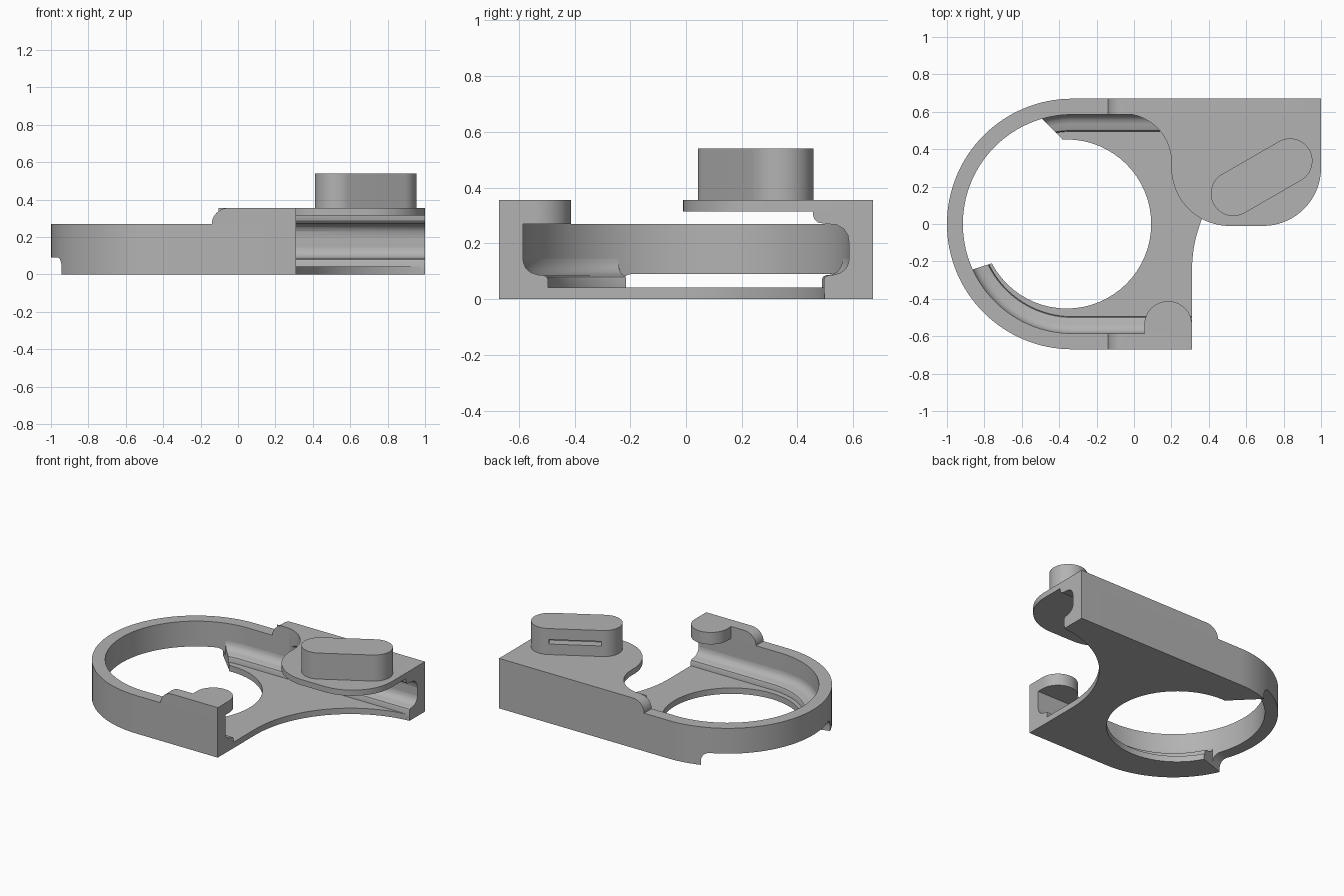
import bpy, bmesh, math
from mathutils import Matrix

if "Cube" in bpy.data.objects:
    bpy.data.objects.remove(bpy.data.objects["Cube"], do_unlink=True)

grey = bpy.data.materials.new("plain grey")
grey.use_nodes = True
grey.diffuse_color = (0.45, 0.45, 0.45, 1)
grey.node_tree.nodes["Principled BSDF"].inputs["Base Color"].default_value = grey.diffuse_color

RING_X = -0.33          # centre of the rounded end
OUT, INN = 0.67, 0.585  # outer and inner wall offsets


def arc(cx, cy, r, a, b, n=32, ry=None):
    ry = r if ry is None else ry
    angles = [math.radians(a + (b - a) * i / n) for i in range(n + 1)]
    return [(cx + r * math.cos(t), cy + ry * math.sin(t)) for t in angles]


def finish(name, bm):
    bmesh.ops.recalc_face_normals(bm, faces=bm.faces)
    mesh = bpy.data.meshes.new(name)
    bm.to_mesh(mesh)
    bm.free()
    obj = bpy.data.objects.new(name, mesh)
    bpy.context.collection.objects.link(obj)
    mesh.materials.append(grey)
    return obj


def prism(name, outline, low, high, place=lambda u, v, w: (u, v, w)):
    """Extrude a 2D outline between two levels along the third direction."""
    bm = bmesh.new()
    rings = [[bm.verts.new(place(u, v, w)) for u, v in outline] for w in (low, high)]
    for ring in rings:
        bm.faces.new(ring)
    n = len(outline)
    for i in range(n):
        j = (i + 1) % n
        bm.faces.new((rings[0][i], rings[0][j], rings[1][j], rings[1][i]))
    return finish(name, bm)


def boolean(obj, cutter, operation="DIFFERENCE"):
    mod = obj.modifiers.new("cut", "BOOLEAN")
    mod.object, mod.operation, mod.solver = cutter, operation, "EXACT"
    bpy.context.view_layer.objects.active = obj
    bpy.ops.object.modifier_apply(modifier=mod.name)


def along_y(u, v, w):
    return (u, w, v)


def along_x(u, v, w):
    return (w, u, v)


# U-shaped wall
wall = prism("curved_wall",
             [(0.31, -OUT)] + arc(RING_X, 0, OUT, 270, 90, 64) + [(1, OUT), (1, INN)]
             + arc(RING_X, 0, INN, 90, 270, 64) + [(0.31, -INN)], 0, 0.27)

# Floor with a concave right edge and a round opening
floor = prism("floor",
              [(0.31, -INN)] + arc(RING_X, 0, INN, 270, 90, 64) + [(1, INN)]
              + arc(1.06, -0.25, 0.75, 94.6, 180, 40), 0, 0.042)
hole = prism("hole_cutter", arc(-0.36, 0, 0.452, 0, 354.375, 63), -0.1, 0.1)
boolean(floor, hole)

# Stepped ledge swept along the foot of the wall
ledge_profile = [(0.495, 0.02), (0.495, 0.07), (0.5, 0.08), (0.51, 0.085), (0.535, 0.088),
                 (0.558, 0.096), (0.575, 0.112), (0.583, 0.13), (INN, 0.145),
                 (0.6, 0.145), (0.6, 0.02)]
stations = [(0.31, 270)] + [(RING_X, 270 - 180 * i / 64) for i in range(65)] + [(1, 90)]
bm = bmesh.new()
rings = []
for x, a in stations:
    c, s = math.cos(math.radians(a)), math.sin(math.radians(a))
    rings.append([bm.verts.new((x + d * c, d * s, z)) for d, z in ledge_profile])
count = len(ledge_profile)
for r0, r1 in zip(rings, rings[1:]):
    for i in range(count):
        j = (i + 1) % count
        bm.faces.new((r0[i], r0[j], r1[j], r1[i]))
bm.faces.new(rings[0])
bm.faces.new(rings[-1])
ledge = finish("ledge", bm)

# Gap under the left side of the wall, with rounded upper corners
gap = [(-0.385, 0.455), (-0.7, 0.77), (-1.2, 0.77), (-1.2, -0.355), (-0.7, -0.19)]
tall_gap = prism("ledge_cutter", gap, -0.1, 0.5)
low_gap = prism("gap_cutter", gap, -0.1, 0.09)
bm = bmesh.new()
bm.from_mesh(low_gap.data)
bm.edges.ensure_lookup_table()


def is_side_top(edge):
    a, b = [v.co for v in edge.verts]
    if min(a.z, b.z) < 0.08:
        return False
    mid = (a + b) / 2
    return (mid - gap_back).length < 0.02 or (mid - gap_front).length < 0.02


gap_back, gap_front = [
    Matrix.Translation(((gap[i][0] + gap[j][0]) / 2, (gap[i][1] + gap[j][1]) / 2, 0.09)).translation
    for i, j in ((0, 1), (3, 4))]
bmesh.ops.bevel(bm, geom=[e for e in bm.edges if is_side_top(e)],
                offset=0.055, segments=8, profile=0.5, affect="EDGES")
bm.to_mesh(low_gap.data)
bm.free()
boolean(ledge, tall_gap)
boolean(floor, tall_gap)
boolean(wall, low_gap)

# Raised wall tops with a rounded start
step = arc(-0.05, 0.27, 0.09, 180, 90, 10, 0.085)
front_rise = prism("front_raised_wall", step + [(0.31, 0.355), (0.31, 0.27)], -OUT, -INN, along_y)
back_rise = prism("back_raised_wall", step + [(1, 0.355), (1, 0.27)], INN, OUT, along_y)

# Rounded tab on the front wall
tab = prism("front_tab", [(0.31, -INN)] + arc(0.1825, -0.54, 0.1275, 0, 180)
            + [(0.055, -INN)], 0.27, 0.355)

# Back plate with its S-curved edge
plate_outline = ([(1, INN)] + arc(-0.06, 0.33, 0.26, 100, 0, 24)
                 + arc(0.51, 0.3, 0.31, 180, 270, 24) + arc(0.69, 0.3, 0.31, 270, 360, 24))
plate = prism("back_plate", plate_outline, 0.315, 0.355)

# Rounded rail where the plate meets the wall
rail = prism("under_plate_rail",
             [(0.455, 0.33), (0.455, 0.305), (0.46, 0.287), (0.473, 0.275), (0.5, 0.27),
              (0.54, 0.267), (0.566, 0.252), (0.581, 0.228), (INN, 0.2), (0.595, 0.2),
              (0.595, 0.33)], -0.1, 1, along_x)
clip = prism("rail_cutter", [(1.1, 0.7), (-0.12, 0.7)] + plate_outline[1:] + [(1.1, 0.3)], 0, 1)
boolean(rail, clip, "INTERSECT")

# Slanted rounded block with a slot in its back side
block = prism("rounded_block", arc(0.175, 0, 0.12, -90, 90) + arc(-0.175, 0, 0.12, 90, 270),
              0.355, 0.54)
slot = prism("slot_cutter", [(-0.17, 0.06), (0.17, 0.06), (0.17, 0.2), (-0.17, 0.2)], 0.43, 0.462)
boolean(block, slot)
block.data.transform(Matrix.Translation((0.6825, 0.25, 0)) @ Matrix.Rotation(math.radians(30), 4, "Z"))

for cutter in (hole, tall_gap, low_gap, clip, slot):
    bpy.data.objects.remove(cutter, do_unlink=True)

# Smooth curves, sharp edges
bpy.ops.object.select_all(action="DESELECT")
for obj in (wall, floor, ledge, front_rise, back_rise, tab, plate, rail, block):
    obj.select_set(True)
    bpy.context.view_layer.objects.active = obj
bpy.ops.object.shade_smooth_by_angle(angle=math.radians(30))
